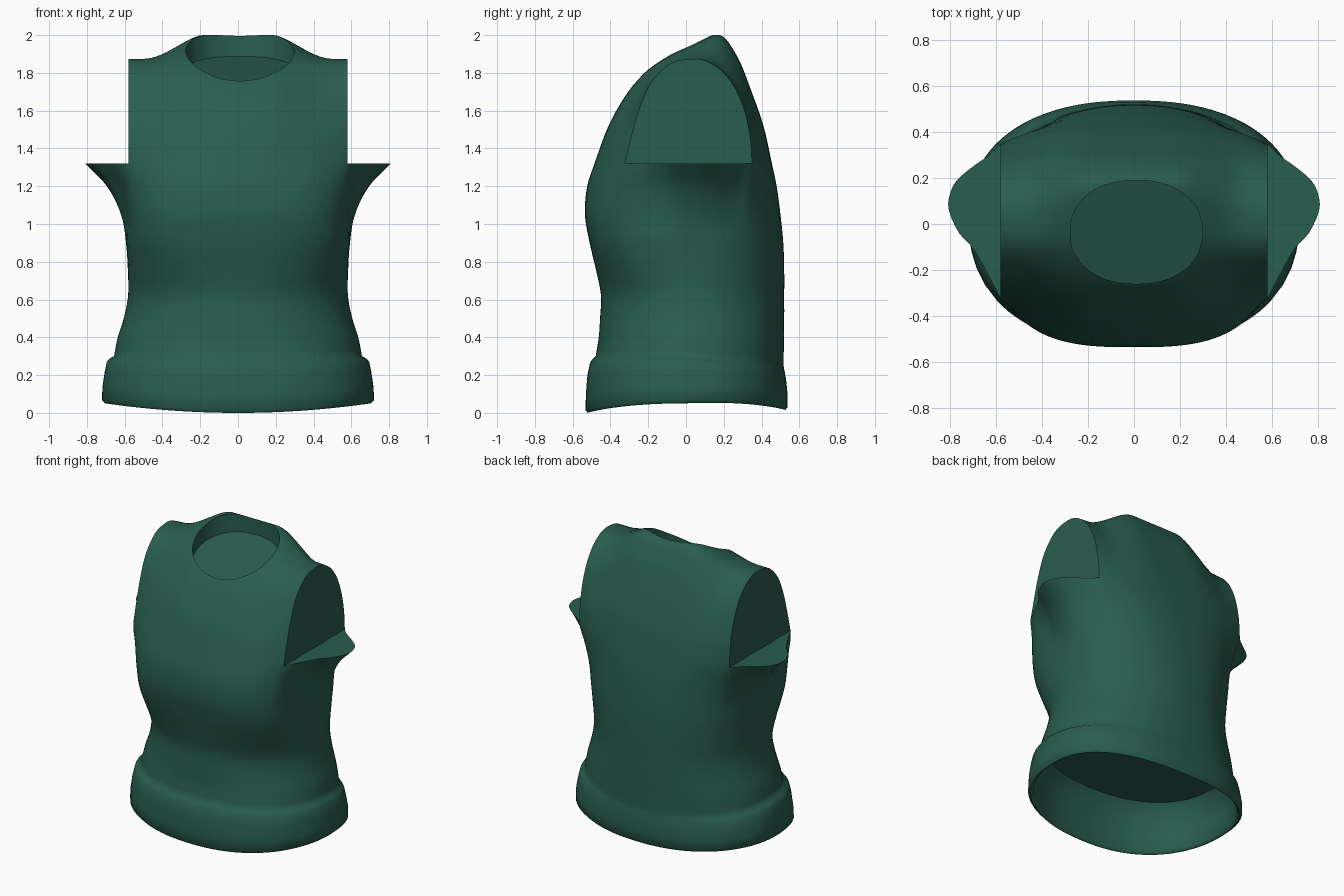
import bpy, bmesh, math

if "Cube" in bpy.data.objects:
    bpy.data.objects.remove(bpy.data.objects["Cube"])


def curve(pts, t):
    """Smooth interpolation of rows (t, value, value, ...)."""
    t = min(max(t, pts[0][0]), pts[-1][0])
    i = 0
    while i < len(pts) - 2 and t > pts[i + 1][0]:
        i += 1
    a, b = pts[i], pts[i + 1]
    p, n = pts[max(i - 1, 0)], pts[min(i + 2, len(pts) - 1)]
    h = b[0] - a[0]
    u = (t - a[0]) / h
    out = []
    for k in range(1, len(a)):
        ma = (b[k] - p[k]) / (b[0] - p[0]) * h
        mb = (n[k] - a[k]) / (n[0] - a[0]) * h
        out.append((2*u**3 - 3*u*u + 1) * a[k] + (u**3 - 2*u*u + u) * ma
                   + (3*u*u - 2*u**3) * b[k] + (u**3 - u*u) * mb)
    return out


# Body profile: z, half width, front y, back y
BODY = [(0.30, .657, -.478, .517), (0.40, .637, -.462, .518), (0.50, .605, -.455, .52),
        (0.62, .582, -.45, .52), (0.75, .583, -.475, .52), (0.90, .593, -.51, .515),
        (1.05, .62, -.535, .50), (1.20, .695, -.523, .48), (1.32, .81, -.485, .455)]
# Squareness of the cross-section: z, front, back
SQUARE = [(0.0, 2.35, 2.3), (0.3, 2.3, 2.25), (0.62, 2.2, 2.15), (0.95, 3.1, 2.35),
          (1.32, 2.6, 2.3)]
# Turned-up hem: z, half width, front y, back y
HEM = [(0.0, .705, -.52, .525), (0.015, .72, -.532, .537), (0.10, .718, -.53, .537),
       (0.20, .706, -.522, .53), (0.265, .695, -.508, .522), (0.285, .68, -.495, .518)]
# Shoulder arches (y, z): centre line and cut sleeve end
MID = [(-.485, 1.32), (-.41, 1.52), (-.31, 1.695), (-.2, 1.82), (-.09, 1.905), (.04, 1.97),
       (.14, 2.0), (.205, 1.985), (.28, 1.87), (.34, 1.72), (.41, 1.52), (.455, 1.32)]
END = [(-.325, 1.32), (-.29, 1.46), (-.25, 1.60), (-.19, 1.74), (-.09, 1.845), (.01, 1.873),
       (.10, 1.865), (.19, 1.81), (.26, 1.72), (.31, 1.60), (.34, 1.46), (.35, 1.32)]
# Underarm ledge outline (x, y)
LEDGE = [(.58, -.325), (.69, -.12), (.76, -.04), (.805, .06), (.80, .13), (.77, .19),
         (.70, .25), (.63, .30), (.58, .35)]
CUT, YC, COLS, ROWS = 0.58, 0.03, 40, 44
index = lambda pts: [(i, *p) for i, p in enumerate(pts)]
mid_i, end_i, ledge_i = index(MID), index(END), index(LEDGE)

bm = bmesh.new()

# Shoulder shell: arches running front to back
arches = []
for i in range(COLS + 1):
    x = -CUT + 2 * CUT * i / COLS
    fy = abs(x / CUT) ** 2.5
    s = min(max((abs(x) - .17) / .33, 0), 1)
    fz = s * s * (3 - 2 * s)
    arch = []
    for j in range(ROWS + 1):
        v = 11 * j / ROWS
        m, e = curve(mid_i, v), curve(end_i, v)
        arch.append(bm.verts.new((x, m[0] + (e[0] - m[0]) * fy, m[1] + (e[1] - m[1]) * fz)))
    arches.append(arch)
for a, b in zip(arches, arches[1:]):
    for j in range(ROWS):
        bm.faces.new((a[j], b[j], b[j + 1], a[j + 1]))
bm.faces.new(arches[0])
bm.faces.new(arches[-1])

# Underarm ledges and the closed ring they share with the shell
side = [curve(ledge_i, 8 * k / 24) for k in range(1, 24)]
right = [bm.verts.new((x, y, 1.32)) for x, y in side]
left = [bm.verts.new((-x, y, 1.32)) for x, y in reversed(side)]
bm.faces.new([arches[-1][0]] + right + [arches[-1][-1]])
bm.faces.new([arches[0][-1]] + left + [arches[0][0]])
top = [a[0] for a in arches] + right + [a[-1] for a in reversed(arches)] + left
top_xy = [(v.co.x, v.co.y) for v in top]


def section(z, w, front, back, scale=1.0):
    """Rounded-oval outline, one point per vertex of the underarm ring."""
    nf, nb = curve(SQUARE, z)
    pts = []
    for tx, ty in top_xy:
        a = math.atan2(ty - YC, tx)
        c, s = math.cos(a), math.sin(a)
        b, n = (back - YC, nb) if s > 0 else (YC - front, nf)
        r = scale * (abs(c / w) ** n + abs(s / b) ** n) ** (-1 / n)
        pts.append((r * c, YC + r * s))
    return pts


ideal = section(1.32, *curve(BODY, 1.32))


def ring(z, w, front, back, scale=1.0, blend=0.0):
    """Row of vertices, eased into the underarm outline; the hem dips front and back."""
    verts = []
    droop = max(0, 1 - z / .3)
    dip = .045 * math.exp(-((z - .29) / .13) ** 2)
    for (x, y), t, d in zip(section(z, w, front, back, scale), top_xy, ideal):
        rear = max(0, y / .5)
        lift = droop * (.05 * (x / .7) ** 2 + .015 * rear) - dip * rear
        verts.append(bm.verts.new((x + (t[0] - d[0]) * blend,
                                   y + (t[1] - d[1]) * blend, z + lift)))
    return verts


# Torso from underarm to waist, hem, then hem inside
rings = [top]
for k in range(1, 35):
    z = 1.32 - k * .03
    rings.append(ring(z, *curve(BODY, z), blend=max(0, (z - .9) / .42) ** 1.5))
for row in reversed(HEM):
    rings.append(ring(*row))
for z, sc in ((.004, .98), (.02, .965), (.15, .955), (.28, .925)):
    rings.append(ring(z, .71, -.525, .53, scale=sc))
rings.append(ring(.35, .65, -.47, .51, scale=.93))
for a, b in zip(rings, rings[1:]):
    for i in range(len(a)):
        j = (i + 1) % len(a)
        bm.faces.new((a[i], a[j], b[j], b[i]))
bm.faces.new(rings[-1])


def finish(bm, name):
    bmesh.ops.recalc_face_normals(bm, faces=bm.faces)
    mesh = bpy.data.meshes.new(name)
    bm.to_mesh(mesh)
    bm.free()
    obj = bpy.data.objects.new(name, mesh)
    bpy.context.collection.objects.link(obj)
    return obj


body = finish(bm, "sleeveless_top")

# Neck opening with a floor that slopes up to the back
bm = bmesh.new()
low, high = [], []
N = 64
for k in range(N):
    a = 2 * math.pi * k / N
    c, s = math.cos(a), math.sin(a)
    r = (abs(c) ** 2.2 + abs(s) ** 2.2) ** (-1 / 2.2)
    x, y = .01 + .287 * r * c, -.035 + .225 * r * s
    low.append(bm.verts.new((x, y, 1.735 + (y + .26) * .34)))
    high.append(bm.verts.new((x, y, 2.3)))
for k in range(N):
    j = (k + 1) % N
    bm.faces.new((low[k], low[j], high[j], high[k]))
bm.faces.new(low)
bm.faces.new(high)
cutter = finish(bm, "neck_cutter")
cutter.hide_render = True

mod = body.modifiers.new("neck_opening", 'BOOLEAN')
mod.operation = 'DIFFERENCE'
mod.solver = 'EXACT'
mod.object = cutter
bpy.context.view_layer.objects.active = body
body.select_set(True)
bpy.ops.object.modifier_apply(modifier=mod.name)
bpy.data.objects.remove(cutter)
bpy.ops.object.shade_smooth_by_angle(angle=math.radians(52))

# Green cloth
cloth = bpy.data.materials.new("green_cloth")
cloth.diffuse_color = (0.022, 0.11, 0.077, 1)
cloth.use_nodes = True
cloth.node_tree.nodes["Principled BSDF"].inputs["Base Color"].default_value = cloth.diffuse_color
body.data.materials.clear()
body.data.materials.append(cloth)
